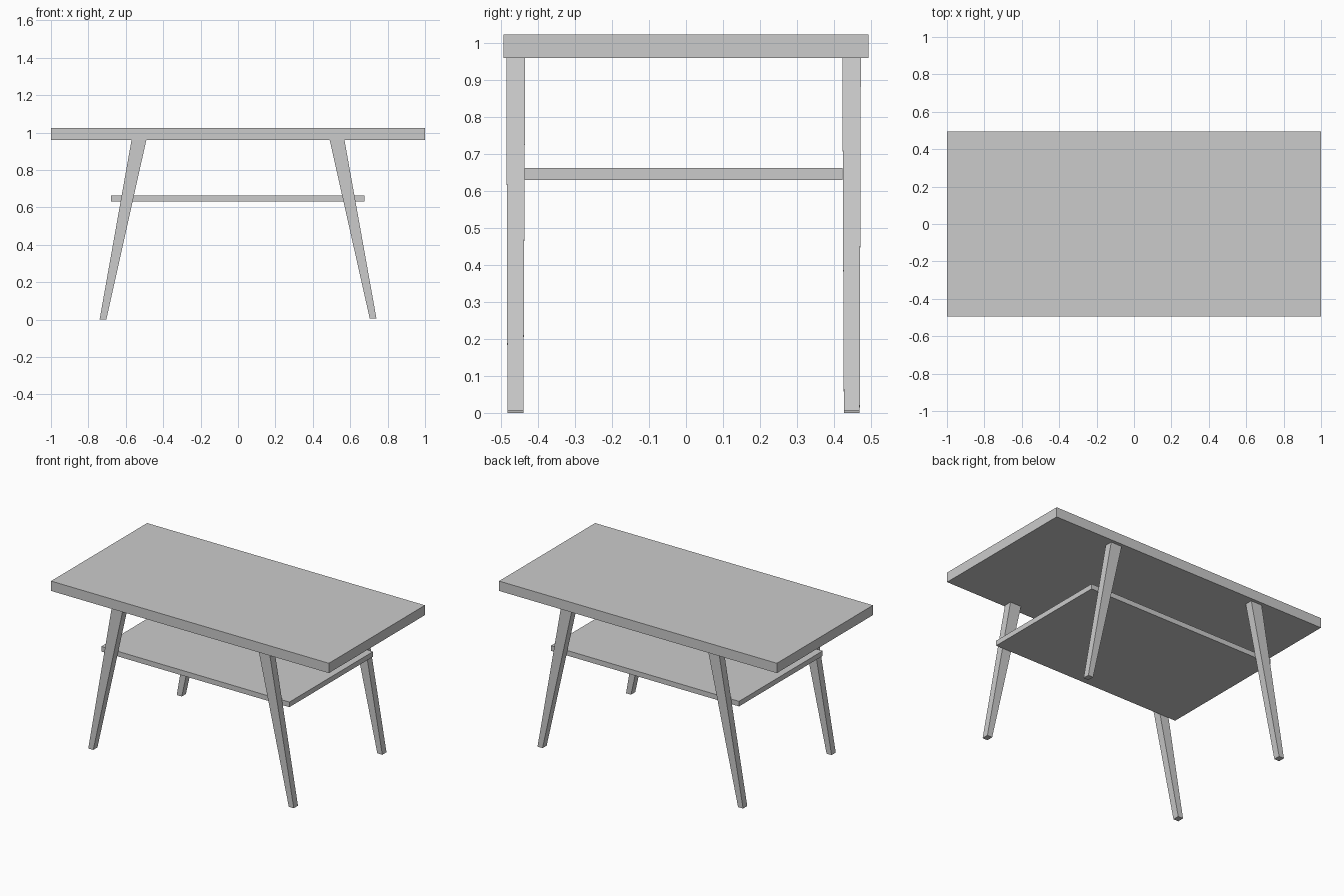
import bpy
import bmesh

if "Cube" in bpy.data.objects:
    bpy.data.objects.remove(bpy.data.objects["Cube"])


def frustum(name, bottom, top, z0, z1):
    """Box between two rectangles given as (x0, x1, y0, y1)."""
    bm = bmesh.new()
    rings = []
    for (x0, x1, y0, y1), z in ((bottom, z0), (top, z1)):
        rings.append([bm.verts.new((x, y, z))
                      for x, y in ((x0, y0), (x1, y0), (x1, y1), (x0, y1))])
    low, high = rings
    bm.faces.new(low[::-1])
    bm.faces.new(high)
    for i in range(4):
        j = (i + 1) % 4
        bm.faces.new((low[i], low[j], high[j], high[i]))
    bmesh.ops.recalc_face_normals(bm, faces=bm.faces)
    mesh = bpy.data.meshes.new(name)
    bm.to_mesh(mesh)
    bm.free()
    obj = bpy.data.objects.new(name, mesh)
    bpy.context.collection.objects.link(obj)
    return obj


# Table top
slab = (-1.0, 1.0, -0.494, 0.494)
frustum("table_top", slab, slab, 0.96, 1.024)

# Lower shelf, fitted between the front and back legs
board = (-0.678, 0.676, -0.437, 0.423)
frustum("lower_shelf", board, board, 0.63, 0.663)

# Splayed, tapered legs: y range at the foot and at the top for each row
rows = {"front": ((-0.483, -0.440), (-0.486, -0.435)),
        "back": ((0.427, 0.470), (0.423, 0.473))}
for row, (foot_y, top_y) in rows.items():
    for side, s, z0 in (("left", -1, 0.0), ("right", 1, 0.007)):
        foot_x = sorted((s * 0.704, s * 0.740))
        top_x = sorted((s * 0.490, s * 0.569))
        frustum(f"{row}_{side}_leg", (*foot_x, *foot_y), (*top_x, *top_y), z0, 0.961)
